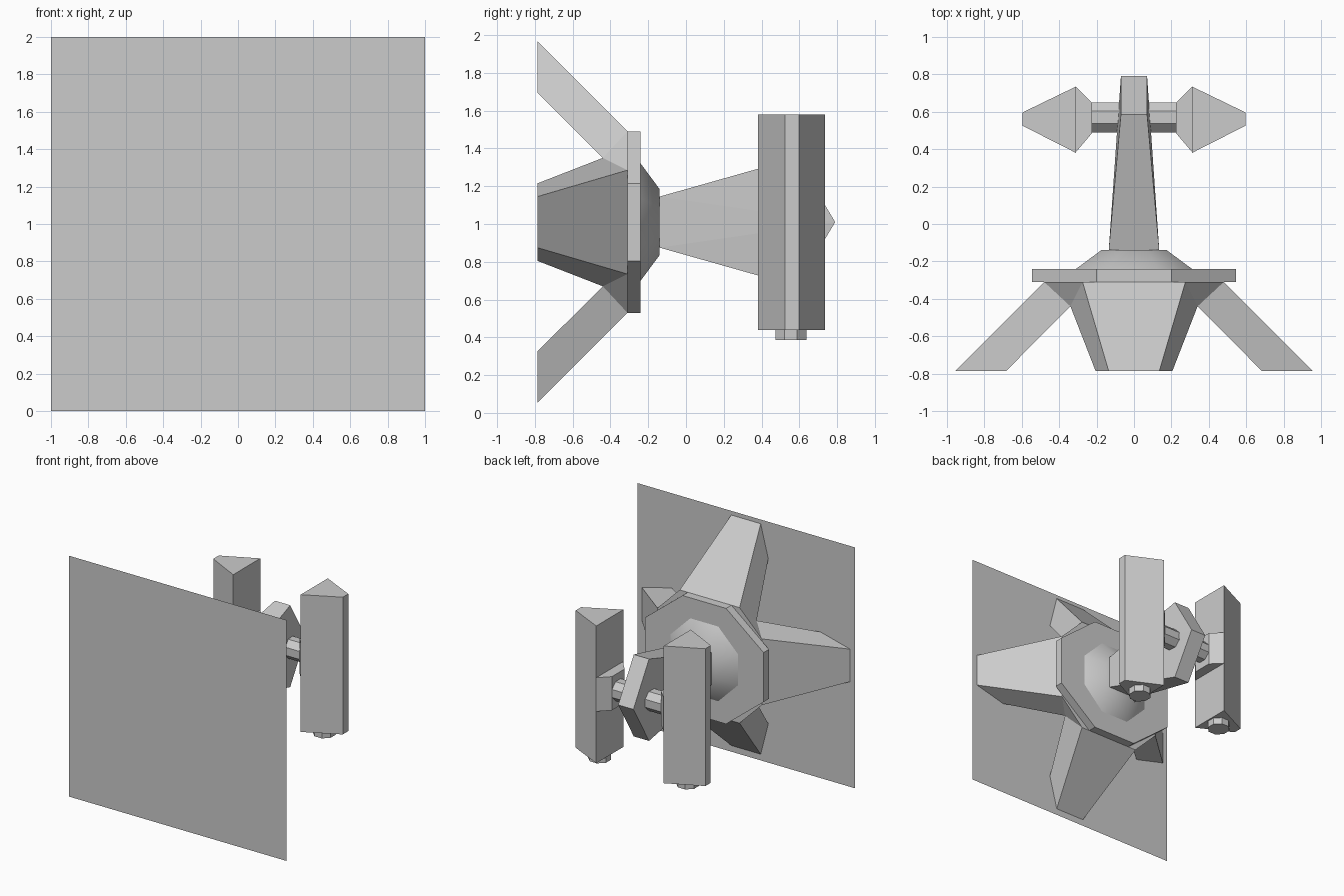
import bpy, bmesh
from math import pi, cos
from mathutils import Matrix, Vector

if "Cube" in bpy.data.objects:
    bpy.data.objects.remove(bpy.data.objects["Cube"], do_unlink=True)

ZC = 1.01  # height of the central axis

grey = bpy.data.materials.new("light_grey")
grey.use_nodes = True
grey.diffuse_color = (0.6, 0.6, 0.6, 1)
for node in grey.node_tree.nodes:
    if node.type == 'BSDF_PRINCIPLED':
        node.inputs["Base Color"].default_value = (0.6, 0.6, 0.6, 1)


def finish(name, bm, z=ZC, smooth=None):
    """Turn a bmesh into a named grey object."""
    if len(bm.faces) > 1:
        bmesh.ops.remove_doubles(bm, verts=bm.verts, dist=0.0005)
        bmesh.ops.recalc_face_normals(bm, faces=bm.faces)
    mesh = bpy.data.meshes.new(name)
    bm.to_mesh(mesh)
    bm.free()
    mesh.materials.append(grey)
    obj = bpy.data.objects.new(name, mesh)
    obj.location.z = z
    bpy.context.collection.objects.link(obj)
    if smooth:
        bpy.ops.object.select_all(action='DESELECT')
        obj.select_set(True)
        bpy.context.view_layer.objects.active = obj
        bpy.ops.object.shade_smooth_by_angle(angle=smooth)
    return obj


def face(bm, points):
    return bm.faces.new([bm.verts.new(p) for p in points])


def prism(name, outline, vector):
    """Extrude a flat outline along a vector."""
    bm = bmesh.new()
    base = face(bm, outline)
    top = bmesh.ops.extrude_face_region(bm, geom=[base], use_keep_orig=True)["geom"]
    bmesh.ops.translate(bm, verts=[v for v in top if isinstance(v, bmesh.types.BMVert)],
                        vec=vector)
    return finish(name, bm)


def octagon(name, centre, axis, length, r1, r2, smooth=None):
    """Eight-sided drum with flats on the main axes; radii run to the flats."""
    bm = bmesh.new()
    k = 1 / cos(pi / 8)
    bmesh.ops.create_cone(bm, cap_ends=True, segments=8, radius1=r1 * k,
                          radius2=r2 * k, depth=length,
                          matrix=Matrix.Rotation(pi / 8, 4, 'Z'))
    turn = Vector((0, 0, 1)).rotation_difference(Vector(axis)).to_matrix().to_4x4()
    bmesh.ops.transform(bm, verts=bm.verts, matrix=Matrix.Translation(centre) @ turn)
    for v in bm.verts:  # keep the drum's flats square to the axes
        v.co = v.co.copy()
    return finish(name, bm, smooth=smooth)


# Square front sheet
bm = bmesh.new()
face(bm, [(-1, -0.79, 0), (1, -0.79, 0), (1, -0.79, 2), (-1, -0.79, 2)])
finish("front_sheet", bm, z=0)

# Four splayed tapering arms joined around a square socket
bm = bmesh.new()
for i in range(4):
    spin = Matrix.Rotation(i * pi / 2, 3, 'Y')

    def at(w, y, r):
        return spin @ Vector((w, y, r))

    root = [at(s * 0.275, -0.31, 0.48) for s in (-1, 1)]
    tip = [at(s * 0.135, -0.787, 0.957) for s in (-1, 1)]
    under_tip = [at(s * 0.205, -0.787, 0.685) for s in (-1, 1)]
    under_root = [at(s * 0.34, -0.44, 0.34) for s in (-1, 1)]
    face(bm, [root[0], root[1], tip[1], tip[0]])
    face(bm, [tip[0], tip[1], under_tip[1], under_tip[0]])
    face(bm, [under_tip[0], under_tip[1], under_root[1], under_root[0]])
    for k in (0, 1):
        face(bm, [root[k], tip[k], under_tip[k], under_root[k]])
    # Corner web to the next arm, then slices of the floor and back
    face(bm, [root[1], under_root[1], at(0.48, -0.31, 0.275)])
    face(bm, [under_root[0], under_root[1], (0, -0.44, 0)])
    face(bm, [root[0], root[1], (0, -0.31, 0)])
    face(bm, [root[1], at(0.48, -0.31, 0.275), (0, -0.31, 0)])
finish("splayed_arms", bm)

# Octagonal mounting plate
plate = [(0.2, 0.48), (0.545, 0.205), (0.545, -0.205), (0.2, -0.48)]
plate += [(-x, -z) for x, z in plate]
prism("mounting_plate", [(x, -0.31, z) for x, z in plate], (0, 0.07, 0))

# Smooth collar behind the plate
octagon("collar", (0, -0.19, 0), (0, 1, 0), 0.1, 0.31, 0.175, smooth=pi / 3)

# Neck: widens in height, narrows in width, ends in a ridge
bm = bmesh.new()
profile = [(-0.14, 0.135, 0.135), (0.585, 0.07, 0.34), (0.79, 0.07, 0),
           (0.585, 0.07, -0.34), (-0.14, 0.135, -0.135)]
left, right = ([(s * w, y, z) for y, w, z in profile] for s in (1, -1))
for i in range(5):
    j = (i + 1) % 5
    face(bm, [left[i], left[j], right[j], right[i]])
for side in (left, right):
    face(bm, [side[0], side[2], side[4]])
    face(bm, [side[0], side[1], side[2]])
    face(bm, [side[2], side[3], side[4]])
finish("neck", bm)

# Twin pods with axles, brackets and bottom knobs
for s, label in ((1, "left"), (-1, "right")):
    octagon(label + "_axle", (s * 0.14, 0.57, 0), (1, 0, 0), 0.2, 0.08, 0.08)
    prism(label + "_bracket",
          [(s * x, y, -0.14) for x, y in
           ((0.225, 0.485), (0.225, 0.65), (0.31, 0.735), (0.31, 0.385))],
          (0, 0, 0.28))
    prism(label + "_pod",
          [(s * x, y, -0.57) for x, y in
           ((0.31, 0.38), (0.31, 0.735), (0.595, 0.597), (0.595, 0.525))],
          (0, 0, 1.14))
    octagon(label + "_knob", (s * 0.405, 0.555, -0.595), (0, 0, 1), 0.06, 0.082, 0.082)
